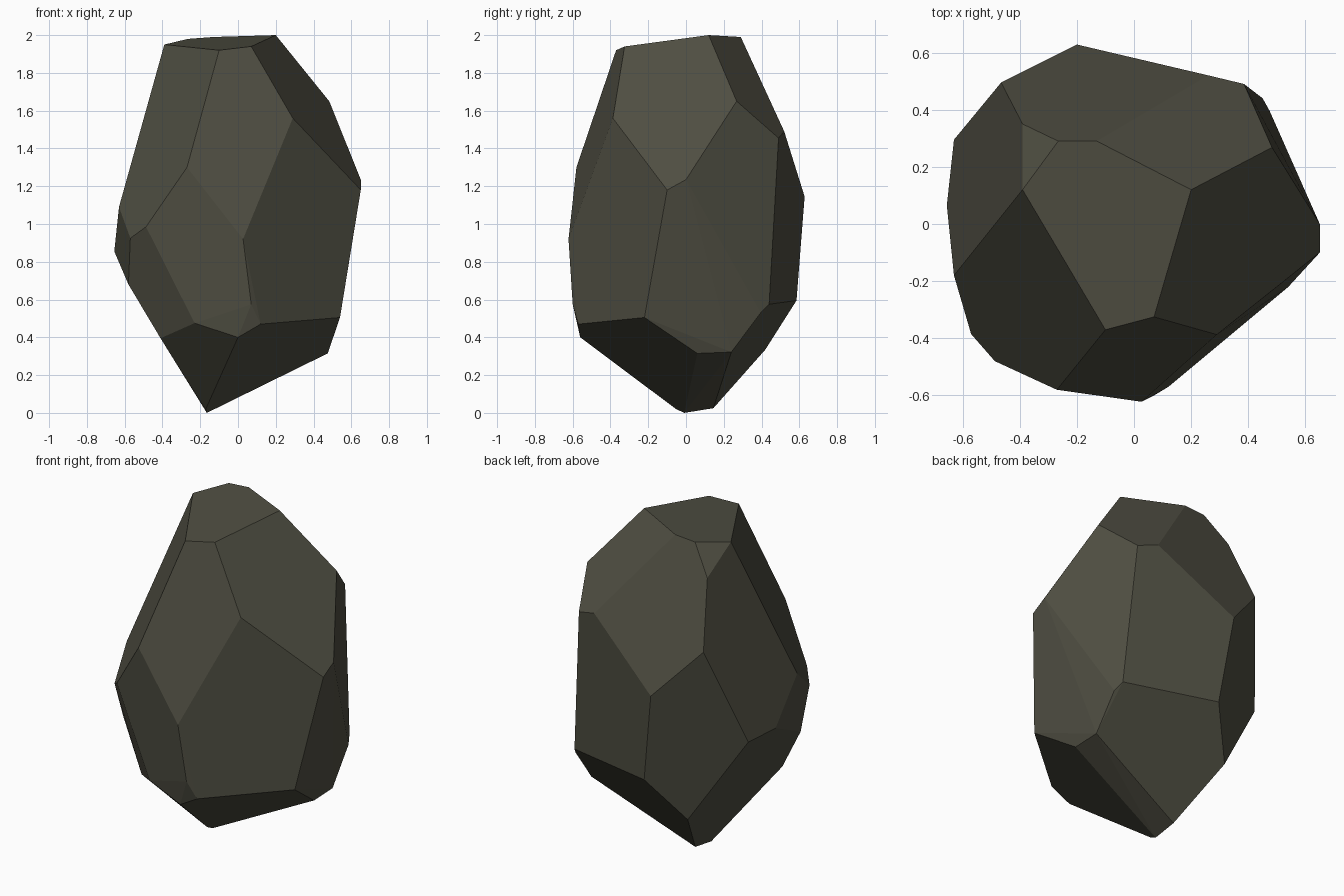
import bpy, bmesh, math

# Corner points of the faceted boulder; its planes come from the convex hull
crown = [(-.39, .12, 1.95), (-.265, .29, 1.98), (-.13, .29, 1.99), (.20, .12, 2.0),
         (.07, -.325, 1.94), (-.10, -.37, 1.92)]
shoulder = [(.483, .268, 1.65), (.29, -.387, 1.56), (.385, .49, 1.455), (.26, .52, 1.49),
            (-.39, .35, 1.815), (-.465, .495, 1.435), (-.27, -.58, 1.30)]
waist = [(.65, 0, 1.235), (.65, -.10, 1.18), (-.20, .628, 1.145), (-.63, -.18, 1.09),
         (-.487, -.48, .985), (-.57, -.385, .925), (-.655, .065, .855), (-.63, .295, .85),
         (.027, -.622, .92), (-.58, -.285, .68)]
skirt = [(.07, -.60, .575), (.12, -.57, .47), (.54, -.22, .505), (0, -.56, .40),
         (-.23, -.53, .475), (-.41, -.35, .395), (-.125, .585, .595), (.45, .44, .575),
         (.475, .395, .53), (.475, .06, .315), (.475, .24, .322), (-.306, .42, .335)]
foot = [(-.165, -.01, 0), (-.165, .145, .025), (-.17, -.055, .022)]

bm = bmesh.new()
for p in crown + shoulder + waist + skirt + foot:
    bm.verts.new(p)
bmesh.ops.convex_hull(bm, input=bm.verts[:])
# Merge the nearly coplanar triangles into broad facets
bmesh.ops.dissolve_limit(bm, angle_limit=math.radians(4), verts=bm.verts[:], edges=bm.edges[:])
bmesh.ops.recalc_face_normals(bm, faces=bm.faces[:])

mesh = bpy.data.meshes.new("boulder")
bm.to_mesh(mesh)
bm.free()
stone = bpy.data.materials.new("dark olive stone")
stone.diffuse_color = (.078, .076, .054, 1)
mesh.materials.append(stone)
bpy.context.collection.objects.link(bpy.data.objects.new("boulder", mesh))
